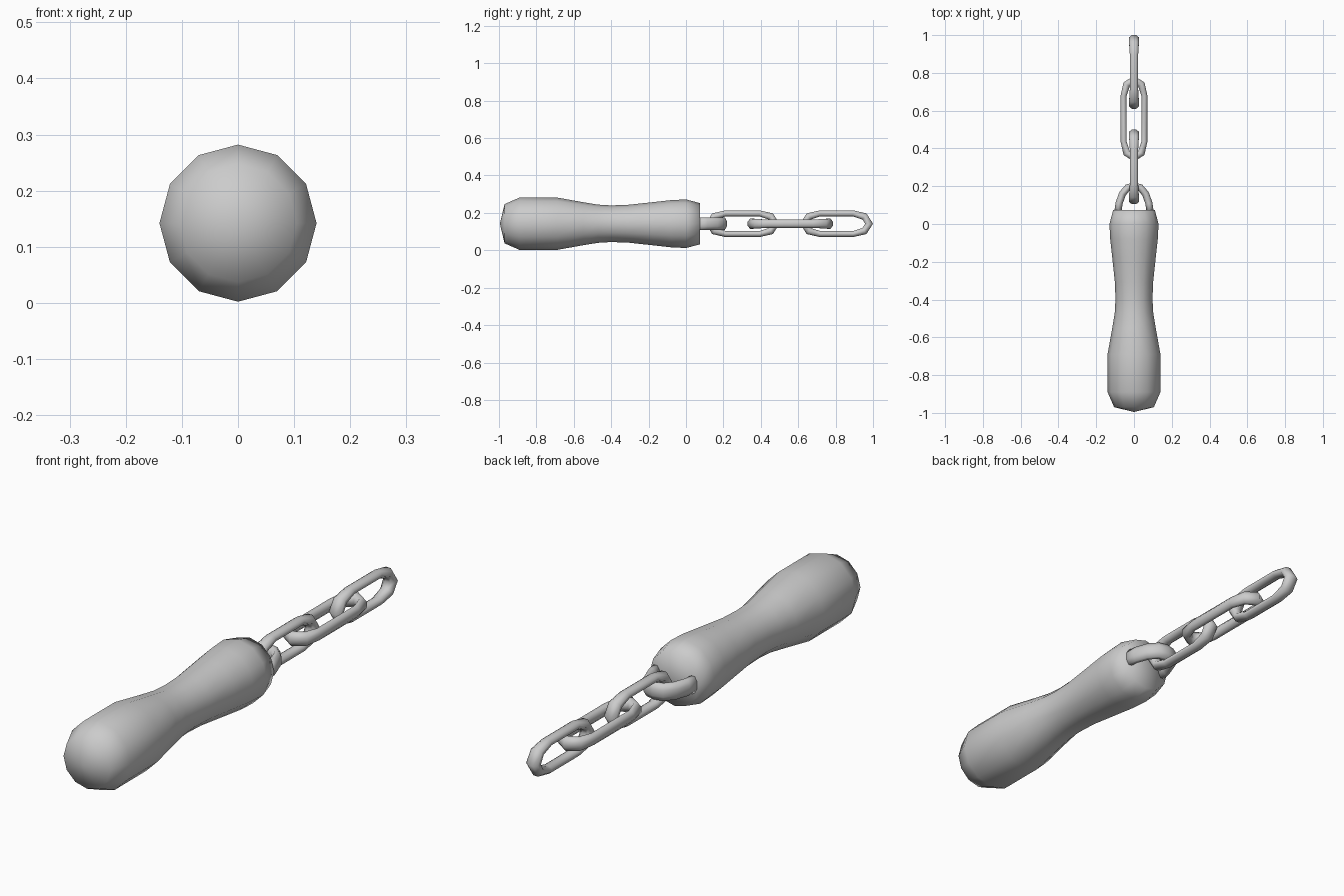
import bpy, bmesh, math
from mathutils import Vector

if "Cube" in bpy.data.objects:
    bpy.data.objects.remove(bpy.data.objects["Cube"])

ZC = 0.142  # height of the common axis


def finish(name, bm):
    bmesh.ops.recalc_face_normals(bm, faces=bm.faces)
    for f in bm.faces:
        f.smooth = True
    me = bpy.data.meshes.new(name)
    bm.to_mesh(me)
    bm.free()
    ob = bpy.data.objects.new(name, me)
    bpy.context.collection.objects.link(ob)
    return ob


def bridge(bm, r1, r2):
    n = len(r1)
    for i in range(n):
        j = (i + 1) % n
        bm.faces.new((r1[i], r1[j], r2[j], r2[i]))


def sweep(name, path, upright, closed, sides=8):
    """Sweep an oval along planar points (across, along, half in-plane, half out-of-plane)."""
    bm = bmesh.new()
    rings, n = [], len(path)
    for i, (a, y, rin, rout) in enumerate(path):
        p = path[(i - 1) % n] if closed else path[max(i - 1, 0)]
        q = path[(i + 1) % n] if closed else path[min(i + 1, n - 1)]
        t = Vector((q[0] - p[0], q[1] - p[1])).normalized()
        ring = []
        for k in range(sides):
            ang = 2 * math.pi * (k + 0.5) / sides
            s = 1 / math.cos(math.pi / sides)
            u, w = rin * s * math.cos(ang), rout * s * math.sin(ang)
            c, l = a + t.y * u, y - t.x * u
            ring.append(bm.verts.new((w, l, ZC + c) if upright else (c, l, ZC + w)))
        rings.append(ring)
    for i in range(n if closed else n - 1):
        bridge(bm, rings[i], rings[(i + 1) % n])
    if not closed:
        bm.faces.new(rings[0])
        bm.faces.new(rings[-1])
    return finish(name, bm)


def link(name, y0, y1, upright):
    """Chain link: straight sides with rounded, slightly thicker ends."""
    half, end, thin, thick = 0.055, 0.085, 0.016, 0.021
    path = []
    for sign, tip in ((1, y1 - thick), (-1, y0 + thick)):
        for k in range(5):
            a = math.pi * k / 4
            m = math.sin(a)
            path.append((sign * half * math.cos(a), tip - sign * end * (1 - m),
                         thin + (thick - thin) * m, 0.022 + 0.005 * m))
    return sweep(name, path, upright, True)


# Handle: 12-sided turned grip with a waist
profile = [(-0.97, 0.105), (-0.89, 0.14), (-0.69, 0.14), (-0.55, 0.115), (-0.47, 0.102),
           (-0.40, 0.098), (-0.31, 0.101), (-0.18, 0.115), (-0.08, 0.126), (0.0, 0.13), (0.075, 0.11)]
bm = bmesh.new()
rings = []
for y, r in profile:
    rings.append([bm.verts.new((r * math.cos(math.pi * k / 6), y, ZC + r * math.sin(math.pi * k / 6)))
                  for k in range(12)])
for r1, r2 in zip(rings, rings[1:]):
    bridge(bm, r1, r2)
for y, ring in ((-0.995, rings[0]), (0.075, rings[-1])):
    pole = bm.verts.new((0, y, ZC))
    for i in range(12):
        bm.faces.new((ring[i], ring[(i + 1) % 12], pole))
finish("handle", bm)

# Anchor loop fixed in the handle end
half_arch = [(0.086, 0.06), (0.079, 0.11), (0.061, 0.16), (0.033, 0.193)]
arch = half_arch + [(0, 0.2)] + [(-x, y) for x, y in reversed(half_arch)]
sweep("anchor_loop", [(x, y, 0.019, 0.033) for x, y in arch], False, False)

# Chain of three alternating links
link("chain_link_1", 0.105, 0.50, True)
link("chain_link_2", 0.33, 0.785, False)
link("chain_link_3", 0.61, 1.0, True)
